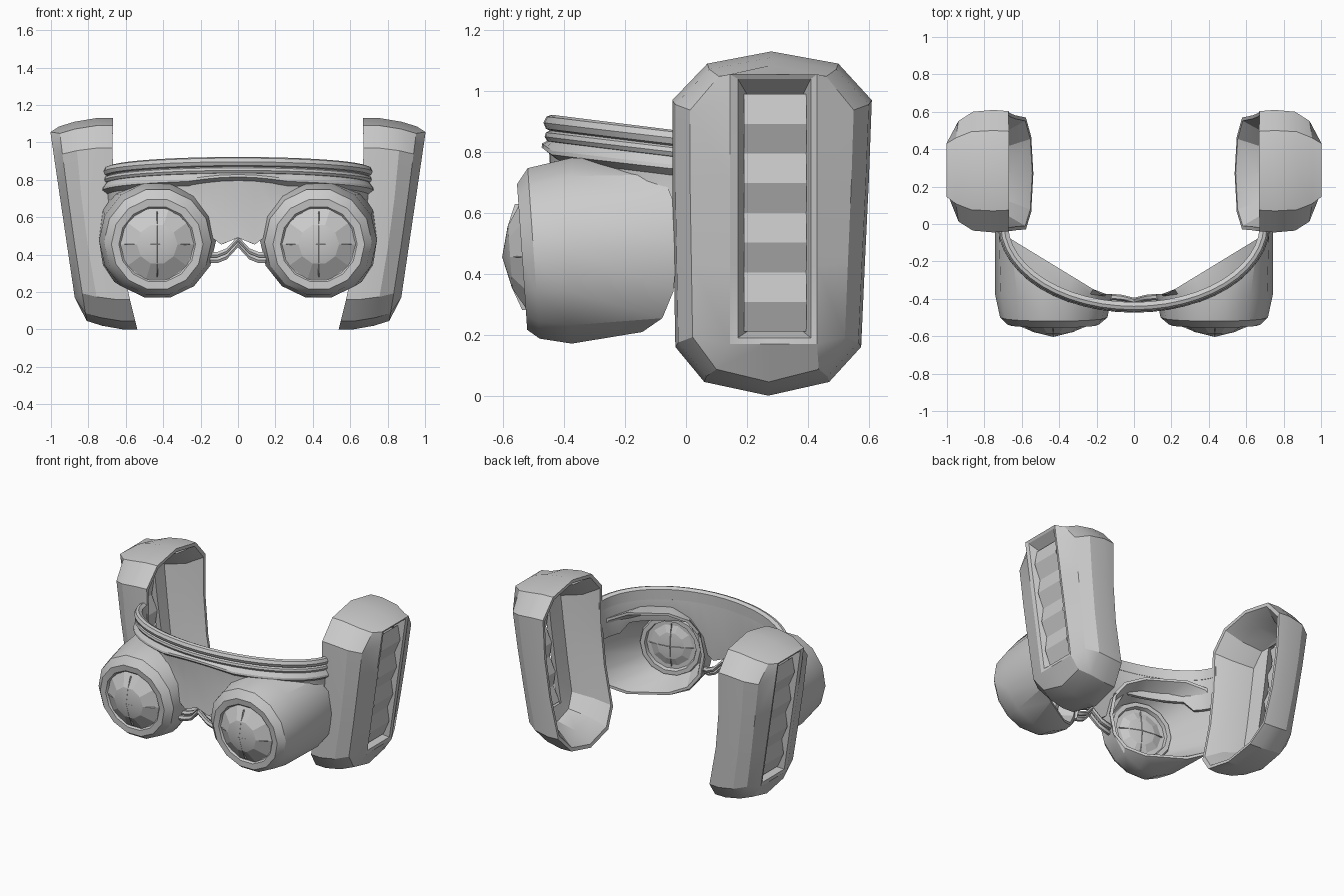
import bpy, bmesh, math
from mathutils import Vector

if "Cube" in bpy.data.objects:
    bpy.data.objects.remove(bpy.data.objects["Cube"])

grey = bpy.data.materials.new("plain grey")
grey.use_nodes = True
grey.diffuse_color = (0.6, 0.6, 0.6, 1)
grey.node_tree.nodes["Principled BSDF"].inputs["Base Color"].default_value = (0.6, 0.6, 0.6, 1)


def loft(name, rings, loop=False, caps=False, closed=True, mirror=True, angle=28):
    """Skin a list of equal rings; a mirrored part gets its twin on -x."""
    bm = bmesh.new()
    rows = [[bm.verts.new(p) for p in r] for r in rings]
    n = len(rows[0])
    pairs = list(zip(rows, rows[1:])) + ([(rows[-1], rows[0])] if loop else [])
    for a, b in pairs:
        for i in range(n if closed else n - 1):
            j = (i + 1) % n
            bm.faces.new((a[i], a[j], b[j], b[i]))
    if caps:
        bm.faces.new(rows[0])
        bm.faces.new(rows[-1])
    bmesh.ops.remove_doubles(bm, verts=bm.verts, dist=0.0005)
    bmesh.ops.recalc_face_normals(bm, faces=bm.faces)
    mesh = bpy.data.meshes.new(name)
    bm.to_mesh(mesh)
    bm.free()
    mesh.materials.append(grey)
    ob = bpy.data.objects.new(name, mesh)
    bpy.context.collection.objects.link(ob)
    bpy.ops.object.select_all(action='DESELECT')
    ob.select_set(True)
    bpy.context.view_layer.objects.active = ob
    bpy.ops.object.shade_smooth_by_angle(angle=math.radians(angle))
    if mirror:
        ob.modifiers.new("Mirror", 'MIRROR').use_mirror_merge = False
    return ob


# Ear cups: leaning hollow shells with a bowed rim and a slot in the outer wall
CY, CZ = 0.28, 0.565
outline = [(0.28, 1.13), (0.07, 1.09), (-0.045, 0.97), (-0.035, 0.16), (0.06, 0.045),
           (0.27, 0), (0.47, 0.045), (0.575, 0.16), (0.61, 0.97), (0.5, 1.09)]
# extra points halfway along the straight sides let the rim bow outwards
outline[3:3] = [(-0.045, 0.7), (-0.04, 0.43)]
outline[10:10] = [(0.587, 0.43), (0.6, 0.7)]


def cup_x(t, z):
    inner = 0.538 + 0.115 * z + 0.05 * math.sin(math.pi * z / 1.13)
    outer = 0.848 + 0.147 * z
    return inner + t * (outer - inner)


def cup_ring(t, sy, sz):
    pts = [(CY + (y - CY) * sy, CZ + (z - CZ) * sz) for y, z in outline]
    return [(cup_x(t, z), y, z) for y, z in pts]


def slot_ring(t, y0, y1, z0, z1):
    pts = [(min(max(y, y0), y1), min(max(z, z0), z1)) for y, z in outline]
    return [(cup_x(t, z), y, z) for y, z in pts]


loft("ear_cups", [
    cup_ring(0, 0.98, 1), cup_ring(0.25, 1, 1), cup_ring(0.6, 0.97, 0.965),
    cup_ring(0.85, 0.82, 0.92), slot_ring(1, 0.145, 0.43, 0.17, 1.055),
    slot_ring(0.98, 0.17, 0.41, 0.19, 1.04), slot_ring(0.78, 0.2, 0.385, 0.21, 0.99),
    cup_ring(0.74, 0.6, 0.79), cup_ring(0.3, 0.74, 0.85), cup_ring(0, 0.92, 0.96)],
    loop=True, angle=24)

# Pleated louvre inside each slot
louvre = []
for i in range(9):
    z = 0.21 + i * 0.0975
    x = cup_x(0.95 if i % 2 else 0.85, z)
    louvre.append([(x, 0.19, z), (x, 0.395, z)])
loft("ear_cup_louvres", louvre, closed=False, angle=10)

# Goggle barrels: round tilted front, slanted squarish rear, deep funnel to the eyepiece
N = 14
EYE = Vector((0.415, -0.435, 0.475))
EYE_DIR = Vector((-0.27, 0.96, 0)).normalized()
FRONT = Vector((0.432, -0.535, 0.455))
FRONT_DIR = Vector((0, -1, 0))


def disc(center, direction, r, out=0.0, n=N, tilt=0.0):
    """Circle of n points facing along a horizontal direction; tilt leans its top forward."""
    side = direction.cross(Vector((0, 0, 1)))
    c = center + direction * out
    angles = [2 * math.pi * i / n for i in range(n)]
    return [c + side * (r * math.cos(a)) + Vector((0, -tilt * r * math.sin(a), r * math.sin(a)))
            for a in angles]


def rear_ring(r):
    ring = []
    for p in disc(Vector(), FRONT_DIR, 1):
        x = 0.44 + r * math.copysign(abs(p.x) ** 0.65, p.x)
        z = 0.49 + r * 0.95 * math.copysign(abs(p.z) ** 0.8, p.z)
        ring.append((x, -0.39 + (x - 0.15) * 0.61, z))
    return ring


def eye_ring(r, out):
    return disc(EYE, -EYE_DIR, r, -out)


TILT = 0.07
loft("goggle_barrels", [
    disc(FRONT, FRONT_DIR, 0.195, -0.012, tilt=TILT), disc(FRONT, FRONT_DIR, 0.205, 0, tilt=TILT),
    disc(FRONT, FRONT_DIR, 0.245, 0.003, tilt=TILT),
    disc(Vector((0.429, -0.5, 0.467)), FRONT_DIR, 0.287, tilt=TILT),
    disc(Vector((0.43, -0.375, 0.476)), FRONT_DIR, 0.313),
    rear_ring(0.302), rear_ring(0.285),
    eye_ring(0.208, 0), eye_ring(0.2, 0.025), eye_ring(0.172, 0.025), eye_ring(0.165, 0)], caps=True)


# Faceted lenses with a fine cross, front and rear
def lens(name, center, direction, r, height, tilt):
    loft(name, [disc(center, direction, r, -0.01, 10, tilt),
                disc(center, direction, r * 0.55, height * 0.62, 10, tilt),
                disc(center, direction, 0, height, 10)], angle=12)
    up = Vector((0, -tilt, 1))
    side = direction.cross(Vector((0, 0, 1)))
    for label, along, across in (("upright", up, side), ("level", side, up)):
        rows = []
        for k in (-0.88, -0.5, 0, 0.5, 0.88):
            w = 0.012 * (1 - abs(k)) + 0.001
            c = center + along * (r * k) + direction * (height * (1 - abs(k) ** 1.4) * 0.95)
            rows.append([c - across * w - direction * 0.01, c + direction * 0.004,
                         c + across * w - direction * 0.01])
        loft(name + "_" + label + "_ridges", rows, caps=True, angle=5)


lens("front_lenses", FRONT, FRONT_DIR, 0.198, 0.068, TILT)
lens("eyepiece_lenses", EYE, EYE_DIR, 0.168, 0.03, 0)


# Brow parts: sections swept round the forehead, dropping towards the ears
def brow(name, section):
    rings = []
    for i in range(-12, 13):
        a = i / 12 * math.radians(88)
        s, c = math.sin(a), math.cos(a)
        out = Vector((s * 0.44, -c * 0.7, 0)).normalized()
        base = Vector((0.695 * s, -0.44 * c, -0.055 * (1 - c)))
        rings.append([base + out * o + Vector((0, 0, z)) for o, z in section(abs(base.x))])
    loft(name, rings, caps=True, mirror=False)


def strap_section(x):
    return [(-0.02, 0.84), (-0.022, 0.91), (0, 0.922), (0.018, 0.916), (0.028, 0.896), (0.02, 0.876),
            (0.008, 0.87), (0.02, 0.864), (0.024, 0.85), (0.016, 0.836), (0, 0.83)]


def lip_section(x):
    dip = 0.02 * min(1, (x / 0.25) ** 2)
    return [(-0.012, 0.845), (0.008, 0.84), (0.032, 0.828 - dip), (0.034, 0.815 - dip),
            (0.002, 0.79 - dip), (-0.015, 0.79 - dip)]


# Face panel arched over the nose, cut high behind the eyepieces
def panel_section(x):
    low = 0.49 - 0.4 * x if x < 0.14 else min(0.69, 0.434 + 2.4 * (x - 0.14))
    if x > 0.6:
        low = 0.63
    mid = (low + 0.8) / 2
    return [(-0.018, 0.85), (0.01, 0.81), (0.0, mid), (0.012, low), (-0.01, low), (-0.022, mid)]


brow("brow_strap", strap_section)
brow("brow_lip", lip_section)
brow("face_panel", panel_section)

# Nose bridge: two slim pipes arched between the barrels
for label, dy, dz in (("front", -0.01, 0), ("rear", 0.01, 0.028)):
    rings = []
    for x, y, z in [(-0.15, -0.41, 0.37), (-0.11, -0.4, 0.37), (-0.06, -0.405, 0.39), (0, -0.42, 0.455),
                    (0.06, -0.405, 0.39), (0.11, -0.4, 0.37), (0.15, -0.41, 0.37)]:
        rings.append([(x, y + dy + 0.016 * math.cos(k * math.pi / 3),
                       z + dz + 0.018 * math.sin(k * math.pi / 3)) for k in range(6)])
    loft("nose_bridge_" + label, rings, caps=True, mirror=False, angle=40)
